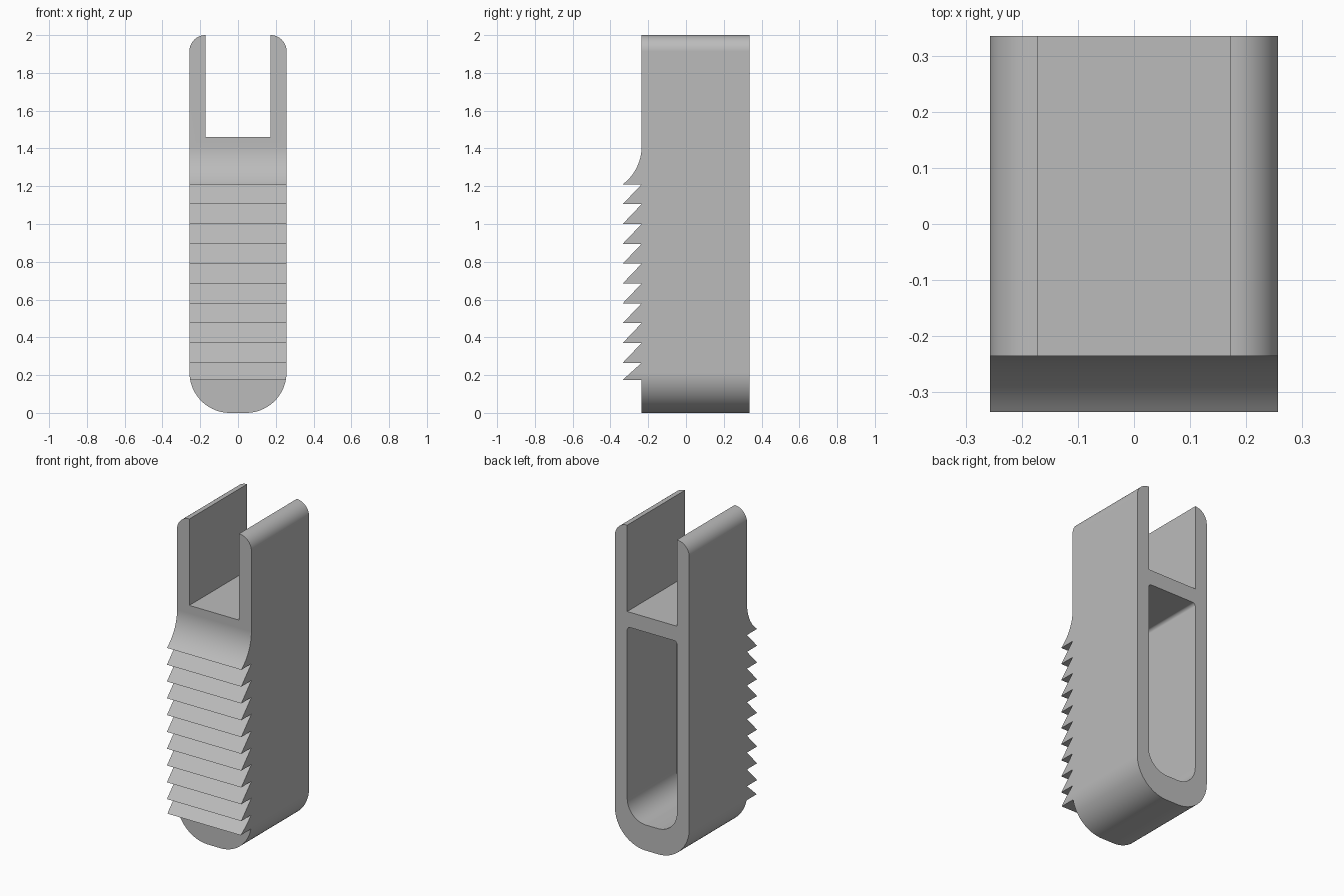
import bpy
import bmesh
from math import sin, cos, radians, pi

if "Cube" in bpy.data.objects:
    bpy.data.objects.remove(bpy.data.objects["Cube"], do_unlink=True)

HALF_W = 0.257      # half width of the body
SLOT = 0.172        # half width of the top channel and the back pocket
FRONT, BACK = -0.235, 0.335
TIP = -0.335        # how far the teeth reach forward

grey = bpy.data.materials.new("plain grey")
grey.use_nodes = True
tone = (0.5, 0.5, 0.5, 1)
grey.diffuse_color = tone
grey.node_tree.nodes["Principled BSDF"].inputs["Base Color"].default_value = tone


def arc(cx, cy, r, a0, a1, n=20):
    """Points on an arc, angles in degrees."""
    steps = [radians(a0 + (a1 - a0) * i / n) for i in range(n + 1)]
    return [(cx + r * cos(a), cy + r * sin(a)) for a in steps]


def mirrored(half):
    """Close a right-hand half profile with its mirror image."""
    return half + [(-x, z) for x, z in reversed(half)]


def prism(name, profile, axis, start, end):
    """Extrude a closed 2D profile along the x or y axis."""
    bm = bmesh.new()
    place = (lambda u, v: (start, u, v)) if axis == "x" else (lambda u, v: (u, start, v))
    face = bm.faces.new([bm.verts.new(place(u, v)) for u, v in profile])
    moved = bmesh.ops.extrude_face_region(bm, geom=[face])["geom"]
    shift = (end - start, 0, 0) if axis == "x" else (0, end - start, 0)
    bmesh.ops.translate(bm, vec=shift,
                        verts=[g for g in moved if isinstance(g, bmesh.types.BMVert)])
    bmesh.ops.recalc_face_normals(bm, faces=bm.faces)
    mesh = bpy.data.meshes.new(name)
    bm.to_mesh(mesh)
    bm.free()
    mesh.materials.append(grey)
    obj = bpy.data.objects.new(name, mesh)
    bpy.context.collection.objects.link(obj)
    return obj


def carve(target, tool, operation):
    """Apply a boolean and discard the tool."""
    tool.hide_render = True
    mod = target.modifiers.new(operation.title(), "BOOLEAN")
    mod.operation, mod.object, mod.solver = operation, tool, "EXACT"
    bpy.context.view_layer.objects.active = target
    bpy.ops.object.modifier_apply(modifier=mod.name)
    bpy.data.objects.remove(tool, do_unlink=True)


# Side profile: flat back, saw teeth and a hollow sweep above them
pitch, top_tip, low_tip = 0.105, 1.21, 0.175
side = [(BACK, -0.1), (BACK, 2.1), (FRONT, 2.1)]
side += arc(FRONT - 0.25, top_tip + 0.2, 0.25, 0, -53.13)
tips = [top_tip - pitch * i for i in range(1, 10)] + [low_tip]
for upper, tip in zip([top_tip] + tips, tips):
    side += [(FRONT, upper), (TIP, tip)]
side += [(FRONT, low_tip), (FRONT, -0.1)]
body = prism("toothed_body", side, "x", -0.4, 0.4)

# Front outline: round bottom, two prongs around the open channel
r_low, r_top = 0.215, HALF_W - SLOT
outline = arc(HALF_W - r_low, r_low, r_low, -90, 0, 28)
outline += arc(SLOT, 2 - r_top, r_top, 0, 90) + [(SLOT, 1.46)]
carve(body, prism("outline_cutter", mirrored(outline), "y", -0.6, 0.6), "INTERSECT")

# Deep pocket opening at the back
r_floor, r_roof = 0.132, 0.02
pocket = arc(SLOT - r_floor, 0.16 + r_floor, r_floor, -90, 0)
pocket += arc(SLOT - r_roof, 1.365 - r_roof, r_roof, 0, 90, 6)
carve(body, prism("pocket_cutter", mirrored(pocket), "y", FRONT + r_top, 0.6), "DIFFERENCE")

# Smooth the curves while keeping the edges crisp
body.select_set(True)
bpy.context.view_layer.objects.active = body
bpy.ops.object.shade_smooth_by_angle(angle=radians(25))
weighted = body.modifiers.new("Weighted Normal", "WEIGHTED_NORMAL")
weighted.keep_sharp = True
